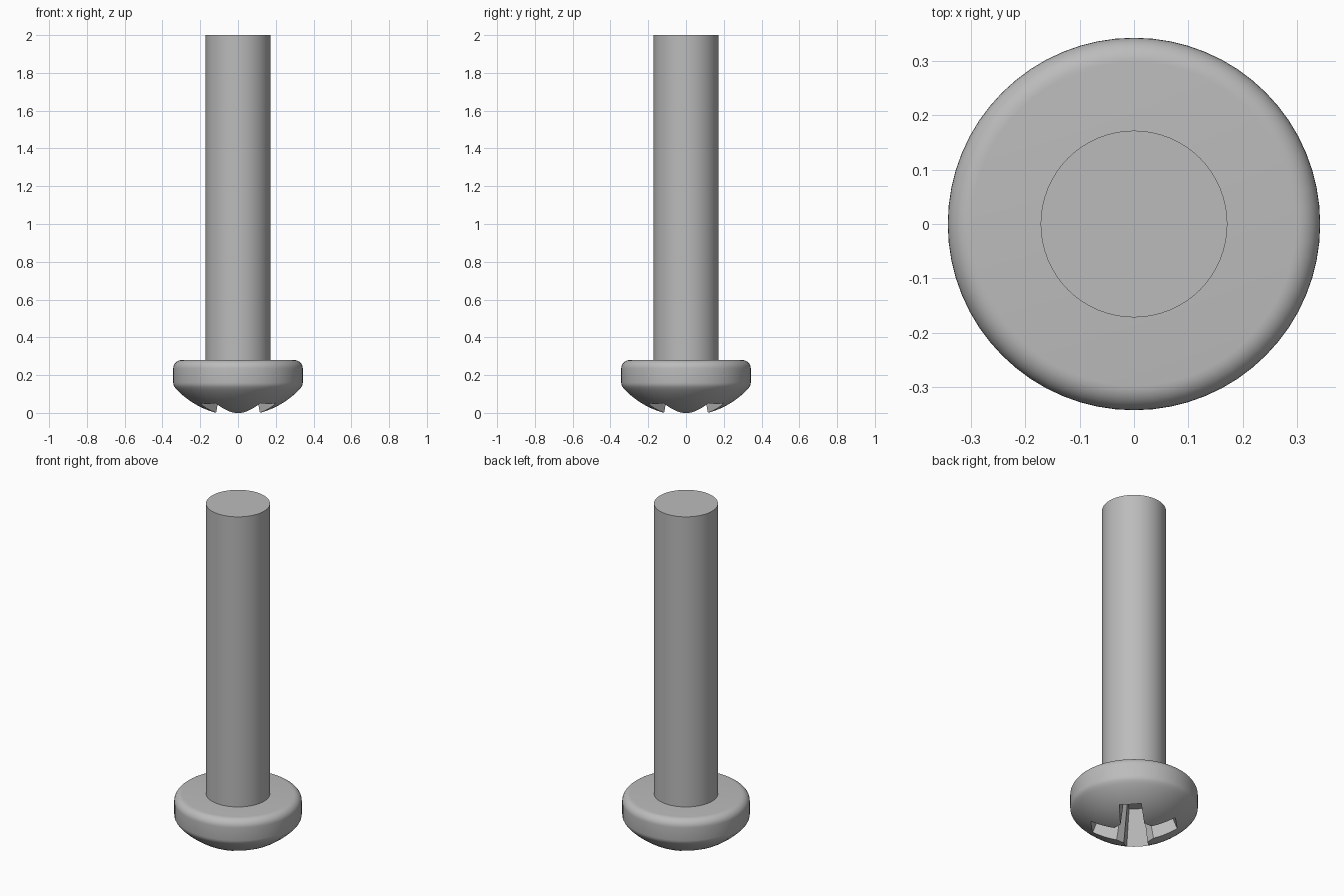
import bpy, bmesh, math

cube = bpy.data.objects.get("Cube")
if cube:
    bpy.data.objects.remove(cube, do_unlink=True)

SEGMENTS = 64

steel = bpy.data.materials.new("grey_steel")
steel.use_nodes = True
colour = (0.5, 0.5, 0.5, 1)
steel.diffuse_color = colour
steel.node_tree.nodes["Principled BSDF"].inputs["Base Color"].default_value = colour


def loft(name, rings):
    """Skin a stack of equal rings and cap both ends."""
    bm = bmesh.new()
    rows = [[bm.verts.new(p) for p in ring] for ring in rings]
    n = len(rows[0])
    for a, b in zip(rows, rows[1:]):
        for i in range(n):
            j = (i + 1) % n
            bm.faces.new((a[i], a[j], b[j], b[i]))
    bm.faces.new(rows[0][::-1])
    bm.faces.new(rows[-1])
    mesh = bpy.data.meshes.new(name)
    bm.to_mesh(mesh)
    bm.free()
    mesh.materials.append(steel)
    obj = bpy.data.objects.new(name, mesh)
    bpy.context.collection.objects.link(obj)
    return obj


def circle(r, z):
    steps = [2 * math.pi * i / SEGMENTS for i in range(SEGMENTS)]
    return [(r * math.cos(a), r * math.sin(a), z) for a in steps]


def activate(obj):
    bpy.ops.object.select_all(action='DESELECT')
    obj.select_set(True)
    bpy.context.view_layer.objects.active = obj


# Head: domed underside, short straight side, rounded upper edge
RADIUS, TOP, FILLET, DOME = 0.343, 0.28, 0.045, 0.45
profile = []
for i in range(1, 14):
    r = 0.025 * i
    profile.append((r, DOME - 0.015 - math.sqrt(DOME ** 2 - r ** 2)))
profile += [(0.336, 0.138), (0.341, 0.148), (RADIUS, 0.16)]
for i in range(9):
    a = math.pi / 2 * i / 8
    profile.append((RADIUS - FILLET * (1 - math.cos(a)),
                    TOP - FILLET * (1 - math.sin(a))))
head = loft("head", [circle(r, z) for r, z in profile])

# Tapered cross-shaped driver recess, arms on the diagonals
REACH, HALF, INNER = 0.228, 0.059, 0.092


def cross(z):
    scale = 1 - 0.32 * (z - 0.05) / 0.19
    ring = []
    for k in range(4):
        turn = math.pi / 4 + k * math.pi / 2
        c, s = math.cos(turn), math.sin(turn)
        for u, v in ((INNER, -HALF), (REACH, -HALF), (REACH, HALF), (INNER, HALF)):
            ring.append((scale * (u * c - v * s), scale * (u * s + v * c), z))
    return ring


cutter = loft("recess_cutter", [cross(-0.05), cross(0.24)])
cutter.hide_render = True
cut = head.modifiers.new("recess", 'BOOLEAN')
cut.operation = 'DIFFERENCE'
cut.solver = 'EXACT'
cut.object = cutter
activate(head)
bpy.ops.object.modifier_apply(modifier=cut.name)
bpy.data.objects.remove(cutter, do_unlink=True)

# Plain round shank
shank = loft("shank", [circle(0.172, 0.27), circle(0.172, 2.0)])

for part in (head, shank):
    activate(part)
    bpy.ops.object.shade_smooth_by_angle(angle=math.radians(30))
